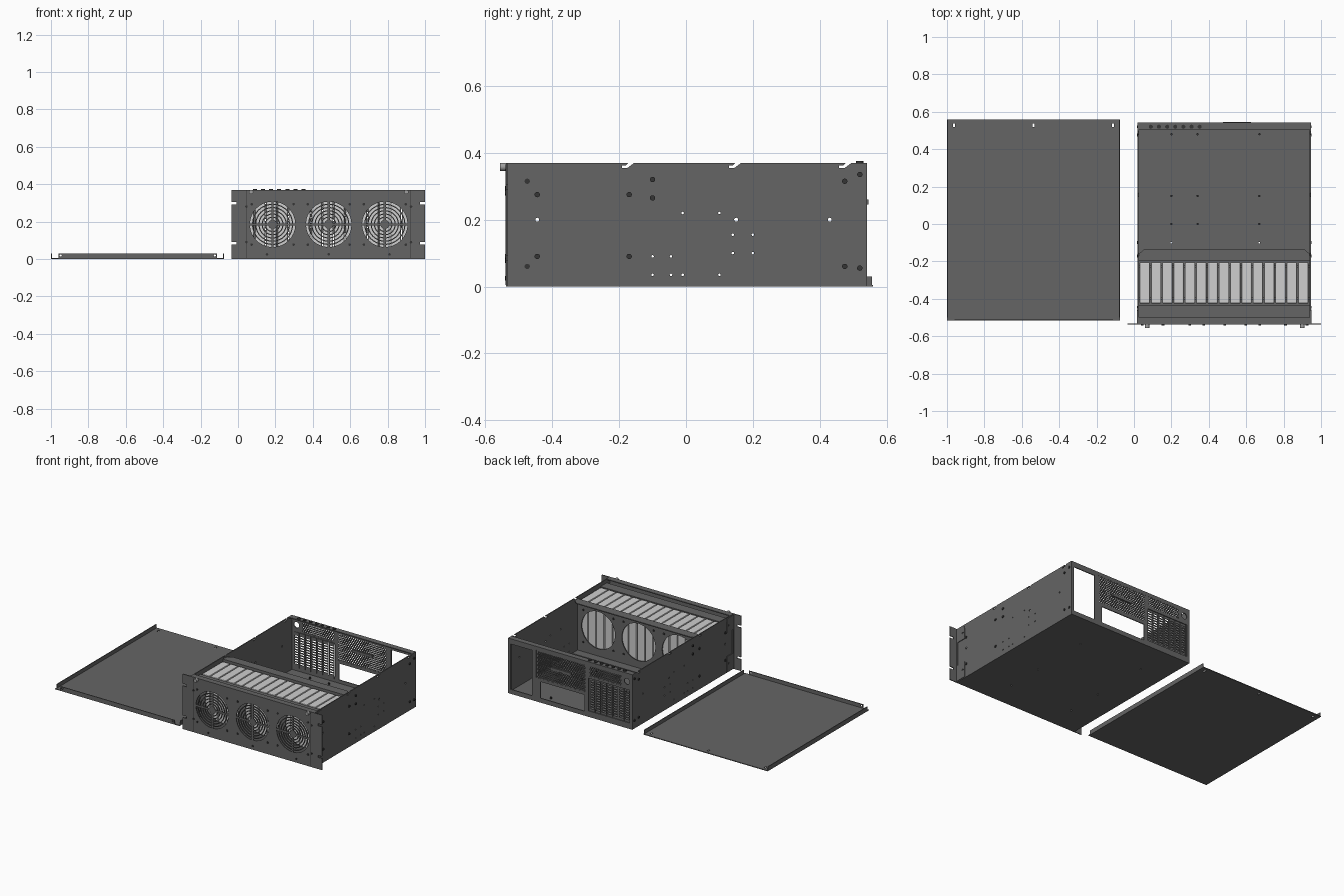
import bpy, bmesh
from math import sin, cos, pi, asin
from mathutils import Matrix, Vector

if "Cube" in bpy.data.objects:
    bpy.data.objects.remove(bpy.data.objects["Cube"])


def material(name, value):
    m = bpy.data.materials.new(name)
    m.use_nodes = True
    colour = (value, value, value, 1)
    m.diffuse_color = colour
    m.node_tree.nodes["Principled BSDF"].inputs["Base Color"].default_value = colour
    return m


STEEL = material("dark grey steel", 0.13)
DRIVE = material("light grey metal", 0.62)
SCREW = material("black screw", 0.035)
KNOB = material("mid grey knob", 0.35)

# Sheet planes: local x, y, normal mapped to world axes
PLANES = {
    "xy": Matrix.Identity(4),
    "xz": Matrix(((1, 0, 0, 0), (0, 0, -1, 0), (0, 1, 0, 0), (0, 0, 0, 1))),
    "yz": Matrix(((0, 0, 1, 0), (1, 0, 0, 0), (0, 1, 0, 0), (0, 0, 0, 1))),
}
NORMAL = {"xy": Vector((0, 0, 1)), "xz": Vector((0, 1, 0)), "yz": Vector((1, 0, 0))}
T = 0.006


def link(name, mesh, mat):
    mesh.materials.clear()
    mesh.materials.append(mat)
    ob = bpy.data.objects.new(name, mesh)
    bpy.context.collection.objects.link(ob)
    return ob


def rect(x0, x1, y0, y1):
    return [(x0, y0), (x1, y0), (x1, y1), (x0, y1)]


def circle(x, y, r, n=12):
    return [(x + r * cos(2 * pi * i / n), y + r * sin(2 * pi * i / n)) for i in range(n)]


def sheet(name, plane, at, outline, holes=(), t=T, mat=STEEL):
    """Flat sheet with holes, centred on the given plane offset."""
    cu = bpy.data.curves.new(name, "CURVE")
    cu.dimensions = "2D"
    cu.fill_mode = "BOTH"
    cu.extrude = t / 2
    for loop in [outline, *holes]:
        sp = cu.splines.new("POLY")
        sp.points.add(len(loop) - 1)
        for p, (a, b) in zip(sp.points, loop):
            p.co = (a, b, 0, 1)
        sp.use_cyclic_u = True
    tmp = bpy.data.objects.new(name + " outline", cu)
    bpy.context.collection.objects.link(tmp)
    deps = bpy.context.evaluated_depsgraph_get()
    mesh = bpy.data.meshes.new_from_object(tmp.evaluated_get(deps))
    bpy.data.objects.remove(tmp)
    for p in mesh.polygons:
        p.use_smooth = False
    mesh.transform(Matrix.Translation(NORMAL[plane] * at) @ PLANES[plane])
    return link(name, mesh, mat)


def studs(name, plane, at, points, r, depth, mat=SCREW):
    """Group of round studs standing on a plane."""
    bm = bmesh.new()
    for a, b in points:
        pos = NORMAL[plane] * at + PLANES[plane].to_3x3() @ Vector((a, b, 0))
        bmesh.ops.create_cone(bm, cap_ends=True, segments=14, radius1=r, radius2=r, depth=depth,
                              matrix=Matrix.Translation(pos) @ PLANES[plane])
    mesh = bpy.data.meshes.new(name)
    bm.to_mesh(mesh)
    bm.free()
    return link(name, mesh, mat)


def box(name, lo, hi, mat, bevel=0):
    bm = bmesh.new()
    bmesh.ops.create_cube(bm, size=1)
    for v in bm.verts:
        v.co = [l + (c + 0.5) * (h - l) for c, l, h in zip(v.co, lo, hi)]
    mesh = bpy.data.meshes.new(name)
    bm.to_mesh(mesh)
    bm.free()
    ob = link(name, mesh, mat)
    if bevel:
        mod = ob.modifiers.new("bevel", "BEVEL")
        mod.width, mod.segments = bevel, 2
    return ob


def sector(x, y, r0, r1, quarter, half=0.006):
    """Curved slot between two radii in one quarter, leaving spokes."""
    pts = []
    for r, order in ((r0, range(9)), (r1, range(8, -1, -1))):
        gap = asin(half / r)
        for i in order:
            a = quarter * pi / 2 + gap + (pi / 2 - 2 * gap) * i / 8
            pts.append((x + r * cos(a), y + r * sin(a)))
    return pts


def honeycomb(x0, x1, y0, y1, pitch=0.0145, r=0.005):
    holes, row, y = [], 0, y0 + pitch * 0.7
    while y < y1 - r:
        x = x0 + pitch * (0.6 + 0.5 * (row % 2))
        while x < x1 - r * 1.3:
            holes.append(circle(x, y, r, 6))
            x += pitch
        y += pitch * 0.87
        row += 1
    return holes


L, R, BACK, FRONT, H = 0.02, 0.945, 0.542, -0.535, 0.37
FANS = [0.185, 0.485, 0.785]
FZ = 0.185

# Floor and raised board tray
sheet("floor", "xy", T / 2, rect(L, R, FRONT, BACK),
      [circle(x, y, 0.005) for x in (0.2, 0.67) for y in (-0.35, -0.1, 0.3)])
box("board_tray", (0.03, -0.06, T), (0.935, 0.53, 0.011), STEEL)
studs("standoffs", "xy", 0.016, [(x, y) for x in (0.2, 0.34, 0.67) for y in (0, 0.15, 0.48)],
      0.006, 0.014)

# Front panel with ring grilles and open rack slots in both ears
grille = [sector(x, FZ, 0.024 + 0.0172 * k, 0.0355 + 0.0172 * k, q)
          for x in FANS for k in range(6) for q in range(4)]
ear = [(1.0, 0.0)]
for z in (0.085, 0.298):
    ear += [(1.0, z - 0.007), (0.972, z - 0.007), (0.972, z + 0.007), (1.0, z + 0.007)]
ear += [(1.0, H)]
mid = (L + R) / 2
mirrored = [(2 * mid - x, z) for x, z in reversed(ear)]
sheet("front_panel", "xz", FRONT, ear + mirrored, grille)
studs("front_screws", "xz", FRONT - 0.004,
      [(x + s * 0.112, FZ + t * 0.108) for x in FANS for s in (-1, 1) for t in (-1, 1)]
      + [(x, 0.025) for x in (0.155, 0.485, 0.81)]
      + [(x, z) for x in (0.045, 0.925) for z in (0.09, 0.28)], 0.007, 0.005)
box("front_top_flange", (L, FRONT, H - T), (R, -0.5, H), STEEL)
for x in (0.045, 0.92):
    box("front_seam", (x - 0.0015, FRONT - 0.005, 0.005), (x + 0.0015, FRONT, 0.365), SCREW)
studs("thumb_screws", "xz", -0.547, [(0.07, 0.358), (0.9, 0.358)], 0.012, 0.018, KNOB)

# Side panels with hooked notches along the top edge
side = [(FRONT, 0), (BACK, 0), (BACK, H)]
for y in (0.48, 0.15, -0.17):
    side += [(y + 0.015, H), (y - 0.006, H - 0.016), (y - 0.022, H - 0.016),
             (y - 0.022, H - 0.008), (y - 0.01, H - 0.008), (y - 0.002, H)]
side += [(FRONT, H)]
pin_holes = [circle(y, 0.2, 0.006) for y in (-0.445, 0.15, 0.43)]
pin_holes += [circle(y, z, 0.004, 8) for y in (0.14, 0.2) for z in (0.1, 0.155)]
pin_holes += [circle(y, z, 0.004, 8) for y in (-0.1, -0.045) for z in (0.035, 0.09)]
pin_holes += [circle(y, z, 0.004, 8) for y in (-0.01, 0.1) for z in (0.035, 0.22)]
side_screws = [(y, z) for y in (-0.445, -0.17) for z in (0.09, 0.275)]
side_screws += [(-0.475, 0.06), (-0.475, 0.315), (-0.1, 0.265), (-0.1, 0.32),
                (0.475, 0.06), (0.475, 0.315), (0.52, 0.055), (0.52, 0.335)]
bracket = [(FRONT, 0.005), (-0.458, 0.005), (-0.458, 0.11), (-0.52, 0.11),
           (-0.52, 0.27), (-0.458, 0.27), (-0.458, 0.345), (-0.465, 0.365), (FRONT, 0.365)]
for label, x, out in (("right", L, -1), ("left", R, 1)):
    sheet(label + "_side_panel", "yz", x - out * T / 2, side, pin_holes)
    sheet(label + "_ear_bracket", "yz", x + out * 0.002, bracket, t=0.004)
    studs(label + "_side_screws", "yz", x + out * 0.002, side_screws, 0.008, 0.006)

# Back panel with supply, port, vent and card openings
MESH = (0.365, 0.735, 0.16, 0.345)
MESH_SMALL = (0.1, 0.345, 0.275, 0.345)
sheet("back_panel", "xz", BACK - T / 2, rect(L, R, 0, H),
      [rect(0.765, 0.925, 0.03, 0.335), rect(0.375, 0.705, 0.03, 0.14), rect(*MESH),
       rect(*MESH_SMALL), rect(0.04, 0.345, 0.04, 0.26), circle(0.06, 0.315, 0.02, 20)])
for name, area in (("back_vent", MESH), ("upper_back_vent", MESH_SMALL)):
    sheet(name, "xz", BACK - T / 2, rect(*area), honeycomb(*area), t=0.004)
box("vent_handle", (0.475, BACK - 0.008, 0.245), (0.625, BACK + 0.004, 0.26), STEEL)
box("back_top_flange", (L, 0.505, H - T), (R, BACK, H), STEEL)
for i in range(7):
    x = 0.0425 + i * 0.0435
    slits = [rect(x + 0.006, x + 0.034, 0.055 + k * 0.0165, 0.064 + k * 0.0165) for k in range(12)]
    sheet("card_slot_cover", "xz", BACK - 0.009, rect(x, x + 0.04, 0.03, 0.268), slits, t=0.004)
studs("slot_screws", "xy", H + 0.002, [(0.09 + i * 0.0435, 0.52) for i in range(7)], 0.011, 0.006)

# Inner walls that hold the drives, with round fan openings
fan_holes = [circle(x, FZ, 0.125, 40) for x in FANS]
sheet("front_drive_wall", "xz", -0.436, rect(0.026, 0.939, T, 0.345), fan_holes)
box("front_drive_wall_flange", (0.026, -0.5, 0.339), (0.939, -0.436, 0.345), STEEL)
sheet("rear_fan_wall", "xz", -0.192, rect(0.026, 0.939, T, 0.355), fan_holes)
sheet("rear_fan_wall_flange", "xy", 0.352,
      [(0.026, -0.195), (0.939, -0.195), (0.939, -0.16), (0.91, -0.135), (0.055, -0.135),
       (0.026, -0.16)])
studs("fan_wall_screws", "xz", -0.187,
      [(x + s * 0.112, FZ + t * 0.108) for x in FANS for s in (-1, 1) for t in (-1, 1)], 0.007, 0.005)
box("fan_wall_foot", (0.026, -0.192, T), (0.939, -0.13, 0.012), STEEL)

# Row of upright storage drives
PITCH = 0.0605
for i in range(15):
    x = 0.03 + i * PITCH
    box("storage_drive", (x, -0.425, 0.03), (x + 0.055, -0.205, 0.346), DRIVE, bevel=0.006)
for y in (-0.405, -0.235):
    box("drive_rail", (0.026, y, T), (0.939, y + 0.015, 0.03), STEEL)

# Removed lid lying upside down beside the case
LX, RX = -1.0, -0.075
sheet("lid_plate", "xy", 0.0025, rect(LX, RX, -0.515, 0.56),
      [rect(x - 0.005, x + 0.005, 0.518, 0.538) for x in (-0.962, -0.538, -0.112)], t=0.005)
for label, x in (("right", LX + 0.0025), ("left", RX - 0.0025)):
    sheet(label + "_lid_flange", "yz", x, rect(-0.5, 0.556, 0, 0.03), t=0.005)
sheet("front_lid_flange", "xz", -0.5125, rect(-0.96, -0.112, 0, 0.03),
      [circle(x, 0.019, 0.006) for x in (-0.948, -0.124)], t=0.005)

# Smooth the round parts
bpy.ops.object.select_all(action="DESELECT")
for ob in bpy.context.collection.objects:
    if ob.type == "MESH" and ("screw" in ob.name or "standoff" in ob.name):
        ob.select_set(True)
        bpy.context.view_layer.objects.active = ob
bpy.ops.object.shade_smooth_by_angle()
